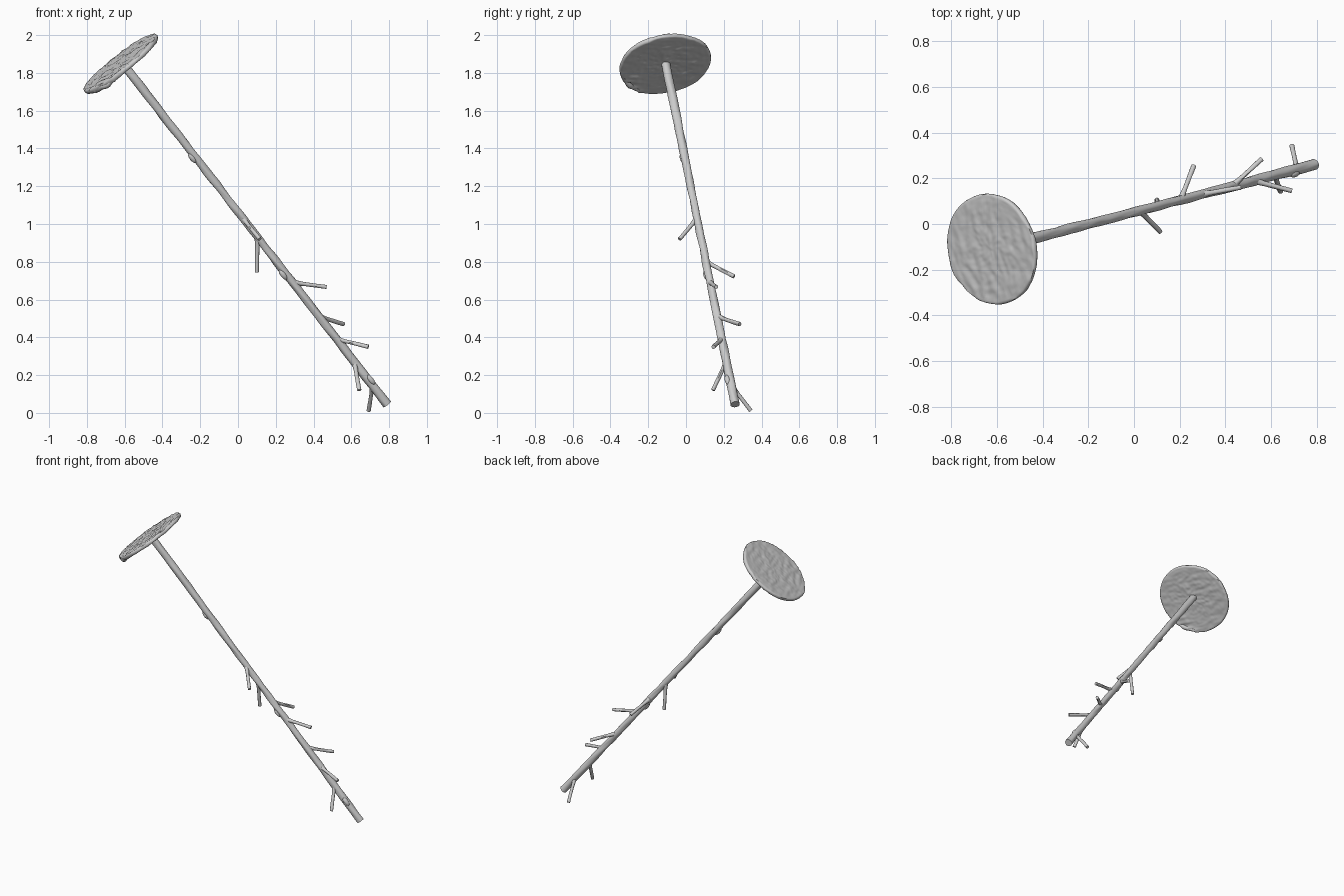
import bpy, bmesh, math
from mathutils import Vector, noise

if "Cube" in bpy.data.objects:
    bpy.data.objects.remove(bpy.data.objects["Cube"])

BOTTOM = Vector((0.79, 0.26, 0.045))
TOP = Vector((-0.61, -0.108, 1.85))
AXIS = (TOP - BOTTOM).normalized()
ROT = AXIS.to_track_quat('Z', 'Y')


def finish(name, bm, angle=50):
    bmesh.ops.recalc_face_normals(bm, faces=bm.faces)
    me = bpy.data.meshes.new(name)
    bm.to_mesh(me)
    bm.free()
    ob = bpy.data.objects.new(name, me)
    bpy.context.collection.objects.link(ob)
    bpy.ops.object.select_all(action='DESELECT')
    ob.select_set(True)
    bpy.context.view_layer.objects.active = ob
    bpy.ops.object.shade_smooth_by_angle(angle=math.radians(angle))
    return ob


def skin(bm, rings):
    # bridge closed rings of vertices and cap both ends
    n = len(rings[0])
    for a, b in zip(rings, rings[1:]):
        for i in range(n):
            j = (i + 1) % n
            bm.faces.new((a[i], a[j], b[j], b[i]))
    bm.faces.new(rings[0])
    bm.faces.new(rings[-1])


def twig(name, start, end, radius, sides, steps, rough):
    # round stick with rough bark; radius is a function of 0..1 along it
    bm = bmesh.new()
    d = end - start
    q = d.to_track_quat('Z', 'Y')
    rings = []
    for k in range(steps + 1):
        t = k / steps
        ring = []
        for i in range(sides):
            a = math.tau * i / sides
            out = q @ Vector((math.cos(a), math.sin(a), 0))
            # bark grain is stretched along the stick
            p = out * 1.3 + Vector((0, 0, t * d.length * 9)) + start * 5
            r = radius(t) + rough * noise.noise(p)
            ring.append(bm.verts.new(start + d * t + out * r))
        rings.append(ring)
    skin(bm, rings)
    return finish(name, bm)


def on_stem(z):
    return BOTTOM + (TOP - BOTTOM) * ((z - BOTTOM.z) / (TOP.z - BOTTOM.z))


# main stem, slightly thicker at both ends
twig("stem", BOTTOM, TOP,
     lambda t: 0.0205 + 0.004 * (2 * t - 1) ** 2, 20, 140, 0.004)

# side branches: height on the stem, tip position
BRANCHES = [
    (1.03, (0.115, -0.035, 0.92)),
    (0.93, (0.10, 0.105, 0.745)),
    (0.80, (0.262, 0.255, 0.722)),
    (0.69, (0.468, 0.16, 0.667)),
    (0.51, (0.56, 0.285, 0.47)),
    (0.39, (0.69, 0.145, 0.35)),
    (0.27, (0.642, 0.142, 0.12)),
    (0.145, (0.692, 0.343, 0.012)),
]
for n, (z, tip) in enumerate(BRANCHES, 1):
    twig(f"branch_{n}", on_stem(z), Vector(tip),
         lambda t: 0.0105 + 0.007 * max(0, 1 - t * 2.5) ** 2, 12, 16, 0.002)

# small knots where twigs broke off
for n, (z, off) in enumerate([(1.36, (-0.012, -0.01, -0.01)),
                              (0.74, (-0.012, -0.012, -0.008)),
                              (0.17, (0.01, -0.015, 0.005))], 1):
    bm = bmesh.new()
    bmesh.ops.create_uvsphere(bm, u_segments=14, v_segments=8, radius=0.015)
    for v in bm.verts:
        v.co = ROT @ Vector((v.co.x, v.co.y, v.co.z * 2.2)) + on_stem(z) + Vector(off)
    finish(f"knot_{n}", bm)

# round flat head, square to the stem, with rippled faces
CENTER = Vector((-0.62, -0.11, 1.849))
R, H = 0.245, 0.012
LUMP = ROT.inverted() @ Vector((-0.10, -0.20, -0.11))
fractions = [0.02] + [i / 32 for i in range(1, 32)]
profile = [(f, -1) for f in fractions] + [(0.99, -0.7), (1.0, 0), (0.99, 0.7)] \
    + [(f, 1) for f in reversed(fractions)]
bm = bmesh.new()
rings = []
for f, side in profile:
    ring = []
    for i in range(112):
        a = math.tau * i / 112
        edge = 1 + 0.022 * noise.noise(Vector((math.cos(a) * 2, math.sin(a) * 2, 7)))
        x, y = R * f * edge * math.cos(a), R * f * edge * math.sin(a)
        near = math.exp(-((x - LUMP.x) ** 2 + (y - LUMP.y) ** 2) / 0.012)
        warp = noise.noise(Vector((x * 9, y * 9, 3))) * 0.6
        wave = noise.noise(Vector((x * 14 + warp, y * 36 + warp, side * 5)))
        fine = noise.noise(Vector((x * 50, y * 50, side)))
        z = side * H + 0.004 * wave + 0.002 * fine
        if side < 0:
            z -= near * (0.010 + 0.024 * max(wave, -0.3))
        else:
            z += near * 0.006 * wave
        ring.append(bm.verts.new(CENTER + ROT @ Vector((x, y, z))))
    rings.append(ring)
skin(bm, rings)
finish("head_disc", bm, 60)

# curled flap on the low front edge of the head
rim = ROT.inverted() @ Vector((-0.10, -0.20, -0.11))
a0 = math.atan2(rim.y, rim.x)
pts = []
for k in range(9):
    a = a0 + (k / 8 - 0.5) * 0.7
    pts.append(CENTER + ROT @ Vector((0.232 * math.cos(a), 0.232 * math.sin(a),
                                      -0.012 - 0.004 * math.sin(k * 1.7))))
bm = bmesh.new()
rings = []
for k, p in enumerate(pts):
    r = 0.004 + 0.012 * math.sin(math.pi * k / 8)
    a = a0 + (k / 8 - 0.5) * 0.7
    out = ROT @ Vector((math.cos(a), math.sin(a), 0))
    rings.append([bm.verts.new(p + out * r * math.cos(math.tau * i / 12)
                               + AXIS * r * math.sin(math.tau * i / 12))
                  for i in range(12)])
skin(bm, rings)
finish("head_flap", bm)
